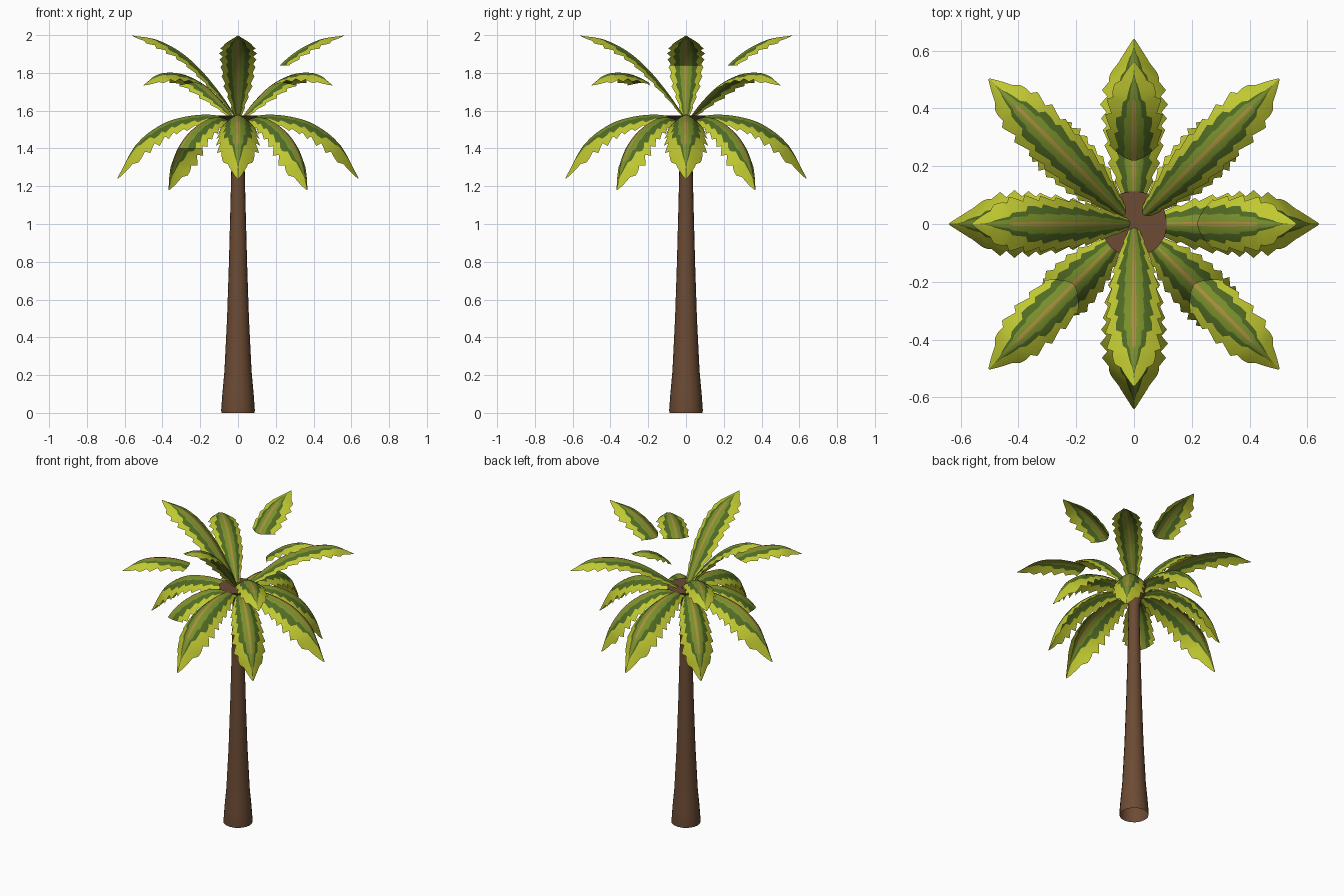
import bpy, bmesh, math, random
from mathutils import Vector

if "Cube" in bpy.data.objects:
    bpy.data.objects.remove(bpy.data.objects["Cube"])


def material(name, rgb):
    m = bpy.data.materials.new(name)
    m.diffuse_color = (*rgb, 1)
    m.use_nodes = True
    m.node_tree.nodes["Principled BSDF"].inputs["Base Color"].default_value = m.diffuse_color
    return m


BARK = material("bark brown", (0.15, 0.07, 0.034))
LEAF = [material("midrib tan", (0.40, 0.27, 0.045)),
        material("mid green", (0.19, 0.275, 0.025)),
        material("dark green", (0.08, 0.145, 0.017)),
        material("yellow green", (0.53, 0.58, 0.03))]


def finish(name, bm, mats):
    me = bpy.data.meshes.new(name)
    bm.to_mesh(me)
    bm.free()
    for m in mats:
        me.materials.append(m)
    for p in me.polygons:
        p.use_smooth = len(p.vertices) < 5
    ob = bpy.data.objects.new(name, me)
    bpy.context.collection.objects.link(ob)
    return ob


def spline(pts, t):
    # Catmull-Rom through the given points, t in 0..1
    n = len(pts) - 1
    i = min(int(t * n), n - 1)
    u = t * n - i
    p = [Vector(q) for q in pts]
    b, c = p[i], p[i + 1]
    a = p[i - 1] if i else b * 2 - c
    d = p[i + 2] if i + 2 <= n else c * 2 - b
    return 0.5 * (2 * b + (c - a) * u + (2 * a - 5 * b + 4 * c - d) * u * u
                  + (3 * b - a - 3 * c + d) * u ** 3)


# Trunk: tapered, open at the base, flared under the flat crown plate
def trunk():
    prof = [(0.088, 0), (0.089, 0.015), (0.083, 0.1), (0.072, 0.22), (0.058, 0.5),
            (0.048, 0.8), (0.040, 1.1), (0.034, 1.35), (0.034, 1.46),
            (0.05, 1.52), (0.085, 1.56), (0.115, 1.575)]
    n, bm, rings = 16, bmesh.new(), []
    for r, z in prof:
        rings.append([bm.verts.new((r * math.cos(k * math.tau / n),
                                    r * math.sin(k * math.tau / n), z)) for k in range(n)])
    for lo, hi in zip(rings, rings[1:]):
        for k in range(n):
            bm.faces.new((lo[k], lo[(k + 1) % n], hi[(k + 1) % n], hi[k]))
    # separate rim so the plate shades flat
    bm.faces.new([bm.verts.new(v.co) for v in rings[-1]])
    finish("trunk", bm, [BARK])


WIDTH = [(0, 0.02), (0, 0.058), (0, 0.088), (0, 0.10), (0, 0.10), (0, 0.084), (0, 0.004)]


# Frond: arched serrated blade along a path of (radius, height)
def frond(name, path, angle, width, droop, cut=None):
    rng = random.Random(4)
    bm, rows, steps, per = bmesh.new(), [], 50, 5
    size = [rng.uniform(0.12, 0.24) for _ in range(steps // per + 1)]
    for i in range(steps + 1):
        t = i / steps
        c = spline(path, t)
        tan = (spline(path, min(1, t + 0.01)) - spline(path, max(0, t - 0.01))).normalized()
        nor = Vector((-tan.y, tan.x))
        saw = (i % per) / (per - 1)
        w = spline(WIDTH, t).y * width
        edge = 0.90 + size[i // per] * (saw - 0.15)
        rib = 0.085 if t < 0.8 else 0.01
        dark = max(0.03, (0.58 + size[i // per] * saw * 0.9) * min(1, (0.97 - t) * 3.0))
        mid = min(0.34 + 0.05 * saw, dark * 0.6)
        half = [min(rib, mid * 0.5), mid, dark, max(edge, dark + 0.05)]
        row = []
        for s in [-a for a in reversed(half)] + half:
            q = c - nor * (w * droop * abs(s) ** 1.6)
            row.append(bm.verts.new((q.x, w * s, q.y)))
        rows.append(row)
    for r0, r1 in zip(rows, rows[1:]):
        for k, m in enumerate([3, 2, 1, 0, 1, 2, 3]):
            f = bm.faces.new((r0[k], r1[k], r1[k + 1], r0[k + 1]))
            f.material_index = m
    if cut:  # broken frond: drop what lies behind the plane
        co, no = cut
        bmesh.ops.bisect_plane(bm, geom=bm.verts[:] + bm.edges[:] + bm.faces[:],
                               plane_co=(co[0], 0, co[1]), plane_no=(no[0], 0, no[1]),
                               clear_inner=True)
    finish(name, bm, LEAF).rotation_euler.z = math.radians(angle)


trunk()

LOW_AXIAL = [(0.02, 1.56), (0.16, 1.58), (0.30, 1.565), (0.42, 1.52), (0.54, 1.42), (0.64, 1.24)]
LOW_DIAG = [(0.03, 1.54), (0.16, 1.565), (0.28, 1.53), (0.39, 1.45), (0.47, 1.33), (0.52, 1.18)]
UP_AXIAL = [(0.01, 1.57), (0.10, 1.70), (0.20, 1.82), (0.31, 1.915), (0.43, 1.975), (0.56, 1.998)]
UP_DIAG = [(0.04, 1.57), (0.15, 1.66), (0.28, 1.745), (0.43, 1.795), (0.58, 1.795), (0.71, 1.735)]

high = ((0.25, 1.838), (0, 1))
shelf = ((0.30, 1.75), (0.3, 1))
tipless = ((0.3, 1.40), (0, 1))

for k in range(4):
    a, d = 90 * k, 90 * k + 45
    frond(f"lower_frond_{a}", LOW_AXIAL, a, 1.08, 0.75)
    frond(f"lower_frond_{d}", LOW_DIAG, d, 0.95, 0.7, tipless if d == 225 else None)
    frond(f"upper_frond_{a}", UP_AXIAL, a, 0.92, 0.45, high if a in (0, 90) else None)
    frond(f"upper_frond_{d}", UP_DIAG, d, 0.85, 0.5, shelf if d in (225, 315) else None)
